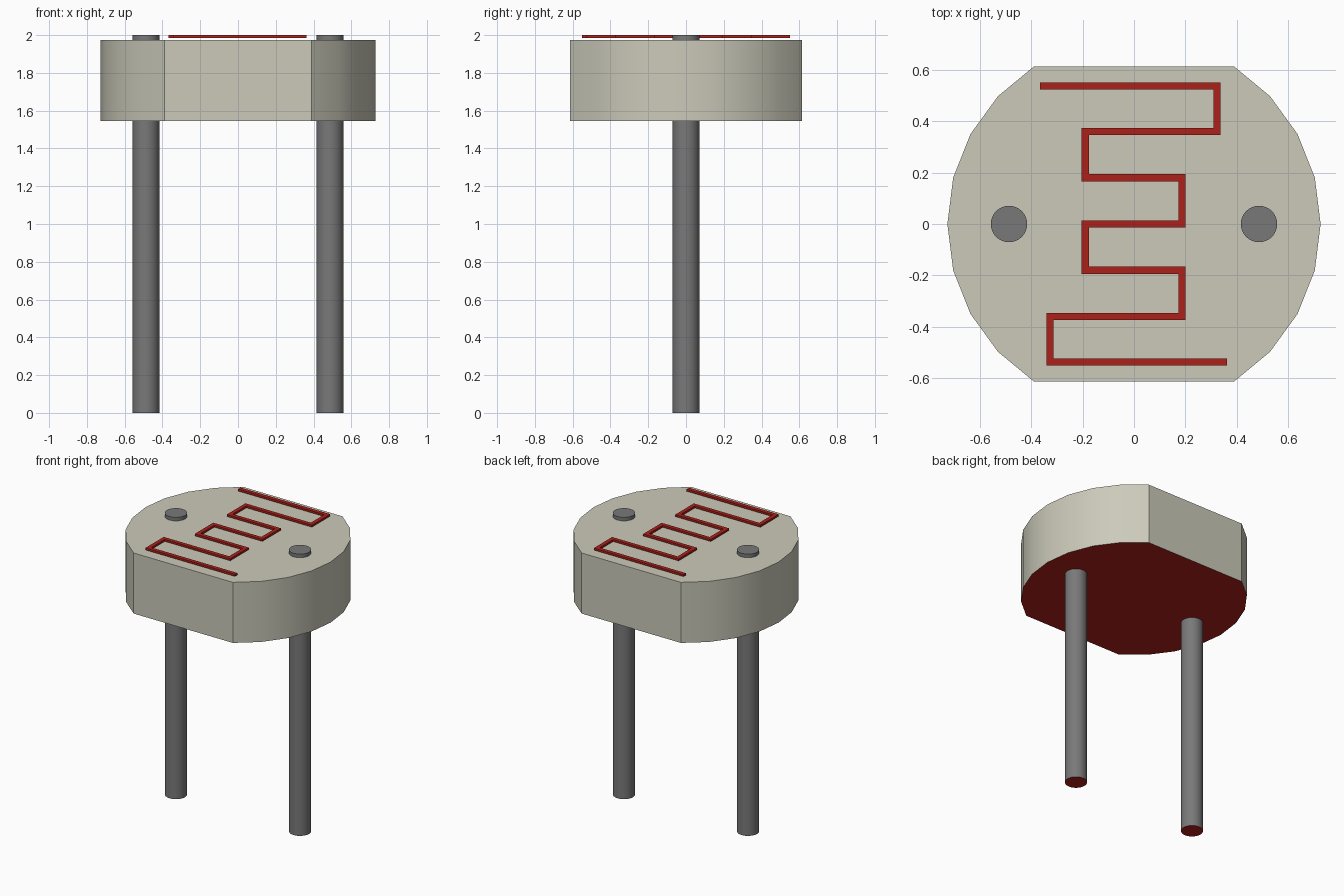
import bpy, bmesh
from math import sin, cos, pi, radians
from mathutils import Vector

if "Cube" in bpy.data.objects:
    bpy.data.objects.remove(bpy.data.objects["Cube"])


def material(name, rgb):
    m = bpy.data.materials.new(name)
    m.diffuse_color = (*rgb, 1)
    m.use_nodes = True
    m.node_tree.nodes["Principled BSDF"].inputs["Base Color"].default_value = m.diffuse_color
    return m


beige = material("ceramic", (0.60, 0.59, 0.49))
grey = material("lead_metal", (0.19, 0.19, 0.19))
red = material("red_track", (0.42, 0.015, 0.01))


def prism(name, outline, z0, z1, mats, smooth=True):
    """Extrude a counter-clockwise outline; a second material goes on the underside."""
    bm = bmesh.new()
    base = bm.faces.new([bm.verts.new((x, y, z0)) for x, y in outline])
    ext = bmesh.ops.extrude_face_region(bm, geom=[base], use_keep_orig=True)
    top = [v for v in ext["geom"] if isinstance(v, bmesh.types.BMVert)]
    bmesh.ops.translate(bm, verts=top, vec=(0, 0, z1 - z0))
    bmesh.ops.recalc_face_normals(bm, faces=bm.faces)
    for f in bm.faces:
        if len(mats) > 1 and f.normal.z < -0.5:
            f.material_index = 1
    mesh = bpy.data.meshes.new(name)
    bm.to_mesh(mesh)
    bm.free()
    for m in mats:
        mesh.materials.append(m)
    ob = bpy.data.objects.new(name, mesh)
    bpy.context.collection.objects.link(ob)
    if smooth:
        bpy.ops.object.select_all(action='DESELECT')
        ob.select_set(True)
        bpy.context.view_layer.objects.active = ob
        bpy.ops.object.shade_smooth_by_angle(angle=radians(30))
    return ob


# Disc body: two nine-point arcs joined by flats at front and back
arc = [radians(14.4 * i) for i in range(-4, 5)]
outline = [(0.727 * cos(a + s), 0.727 * sin(a + s)) for s in (0, pi) for a in arc]
prism("sensor_body", outline, 1.545, 1.975, [beige, red])

# Two round leads passing through the body
for side, x in (("left", -0.487), ("right", 0.487)):
    ring = [(x + 0.071 * cos(2 * pi * i / 32), 0.071 * sin(2 * pi * i / 32)) for i in range(32)]
    prism(side + "_lead", ring, 0, 2, [grey, red])

# Zigzag track: centre line thickened to a ribbon with mitred corners
path = [Vector(p) for p in (
    (-0.367, 0.538), (0.324, 0.538), (0.324, 0.36), (-0.19, 0.36), (-0.19, 0.18),
    (0.187, 0.18), (0.187, 0), (-0.19, 0), (-0.19, -0.18), (0.187, -0.18),
    (0.187, -0.36), (-0.327, -0.36), (-0.327, -0.538), (0.362, -0.538))]
half = 0.0138
dirs = [(b - a).normalized() for a, b in zip(path, path[1:])]
norms = [Vector((-d.y, d.x)) * half for d in dirs]
offs = [norms[0]] + [a + b for a, b in zip(norms, norms[1:])] + [norms[-1]]
right = [p - o for p, o in zip(path, offs)]
left = [p + o for p, o in zip(path, offs)]
prism("zigzag_track", right + left[::-1], 1.986, 2.0, [red], smooth=False)
